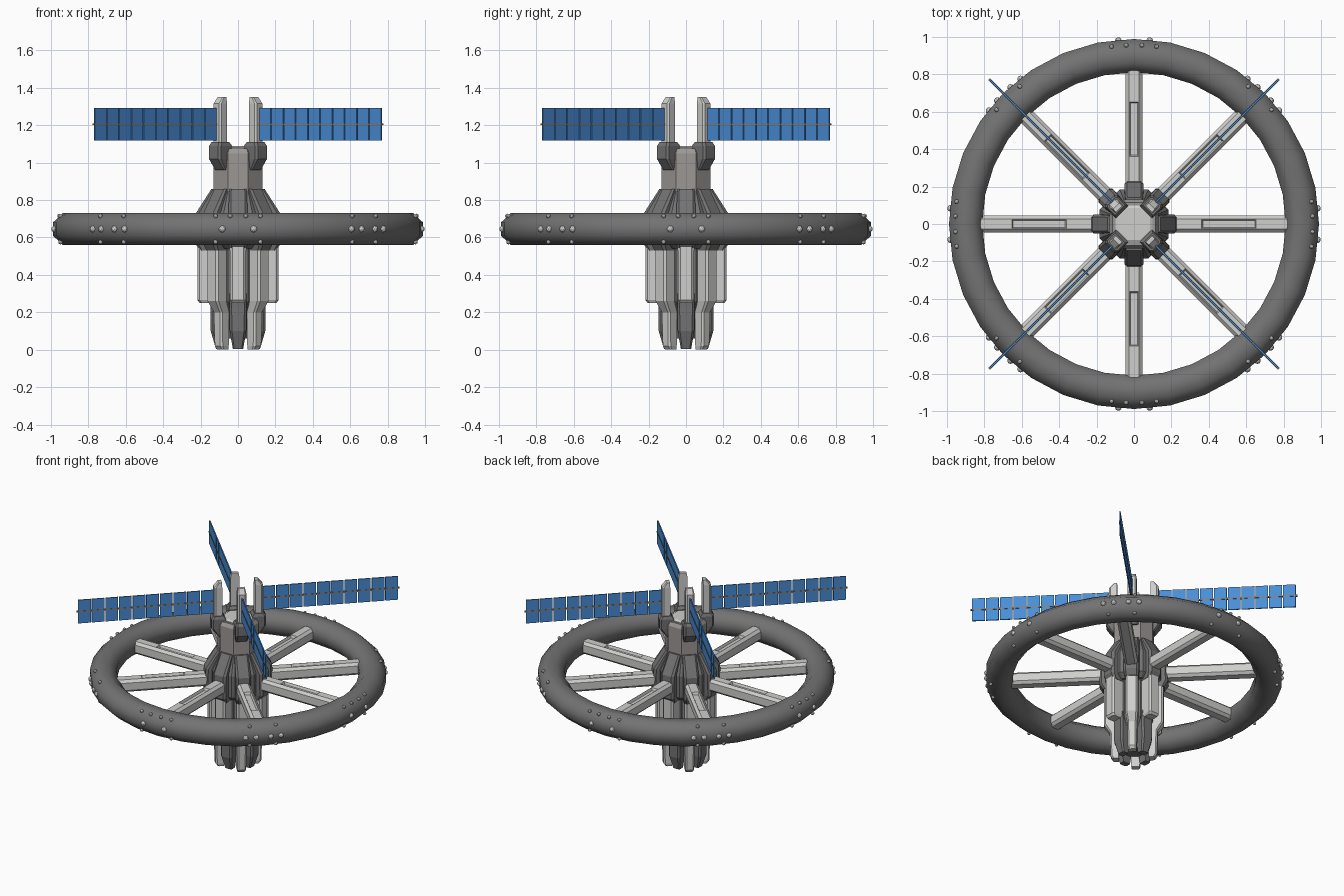
import bpy, bmesh, math
from mathutils import Matrix, Vector

if "Cube" in bpy.data.objects:
    bpy.data.objects.remove(bpy.data.objects["Cube"])

def material(name, rgb):
    m = bpy.data.materials.new(name)
    m.diffuse_color = (*rgb, 1)
    m.use_nodes = True
    m.node_tree.nodes["Principled BSDF"].inputs["Base Color"].default_value = m.diffuse_color
    return m

DARK = material("dark_grey", (0.17, 0.17, 0.17))
HULL = material("warm_grey", (0.33, 0.31, 0.30))
LIGHT = material("light_grey", (0.62, 0.62, 0.61))
BLUE = material("solar_blue", (0.065, 0.27, 0.68))
ROD = material("rod_brown", (0.25, 0.21, 0.18))

CARDINAL = [math.radians(a) for a in (0, 90, 180, 270)]
DIAGONAL = [math.radians(a) for a in (45, 135, 225, 315)]
ALL = CARDINAL + DIAGONAL

def finish(name, bm, mat):
    bmesh.ops.recalc_face_normals(bm, faces=bm.faces[:])
    me = bpy.data.meshes.new(name)
    bm.to_mesh(me)
    bm.free()
    me.materials.append(mat)
    ob = bpy.data.objects.new(name, me)
    bpy.context.collection.objects.link(ob)
    return ob

def loft(bm, sections, mtx=Matrix()):
    """Skin closed sections and cap both ends; returns the rows of side faces."""
    rows = [[bm.verts.new(mtx @ Vector(p)) for p in s] for s in sections]
    n = len(rows[0])
    faces = [[bm.faces.new((a[i], a[(i + 1) % n], b[(i + 1) % n], b[i])) for i in range(n)]
             for a, b in zip(rows, rows[1:])]
    bm.faces.new(rows[0][::-1])
    bm.faces.new(rows[-1])
    return faces

def drum(name, stations, mat, n=8):
    """Upright polygonal body from (z, apothem) pairs, flats facing the axes."""
    bm = bmesh.new()
    k = 1 / math.cos(math.pi / n)
    loft(bm, [[(r * k * math.cos((i + .5) * math.tau / n), r * k * math.sin((i + .5) * math.tau / n), z)
               for i in range(n)] for z, r in stations])
    return finish(name, bm, mat)

def struts(name, stations, angles, mat):
    """Upright chamfered pieces from (z, r_in, r_out, half_width, chamfer), repeated round the axis."""
    bm = bmesh.new()
    for a in angles:
        loft(bm, [[(ri, -w, z), (ro - c, -w, z), (ro, c - w, z), (ro, w - c, z), (ro - c, w, z), (ri, w, z)]
                  for z, ri, ro, w, c in stations], Matrix.Rotation(a, 4, 'Z'))
    return finish(name, bm, mat)

# Habitat ring with octagonal cross-section
ZC, RC, N = 0.645, 0.9, 32
bm = bmesh.new()
rows = []
for i in range(N):
    t = math.tau * i / N
    row = []
    for j in range(8):
        u = math.tau * (j + .5) / 8
        r = RC + 0.0965 * math.cos(u)
        row.append(bm.verts.new((r * math.cos(t), r * math.sin(t), ZC + 0.092 * math.sin(u))))
    rows.append(row)
for i in range(N):
    a, b = rows[i], rows[(i + 1) % N]
    for j in range(8):
        bm.faces.new((a[j], a[(j + 1) % 8], b[(j + 1) % 8], b[j]))
ring = finish("habitat_ring", bm, DARK)
bpy.context.view_layer.objects.active = ring
ring.select_set(True)
bpy.ops.object.shade_smooth_by_angle(angle=math.radians(60))
ring.select_set(False)

# Domed lamps along the ring
bm = bmesh.new()
def lamps(angles, offsets, r, dz, size):
    for a in angles:
        for o in offsets:
            t = a + math.radians(o)
            p = Vector((r * math.cos(t), r * math.sin(t), ZC + dz))
            bmesh.ops.create_icosphere(bm, subdivisions=2, radius=size, matrix=Matrix.Translation(p))
lamps(CARDINAL, (-4.9, 4.9), 0.984, 0, 0.018)
lamps(CARDINAL, (-7.2, -2.5, 2.5, 7.2), 0.956, 0.07, 0.012)
lamps(CARDINAL, (-7.2, 7.2), 0.956, -0.07, 0.012)
lamps(DIAGONAL, (-7, -2.9, 2.9, 7), 0.984, 0, 0.018)
for s in (-1, 1):
    lamps(DIAGONAL, (-5.3, 5.3), 0.956, 0.07 * s, 0.012)
finish("ring_lamps", bm, LIGHT)

# Spokes: chamfered beams with a sunken slot on top
bm = bmesh.new()
w, c = 0.045, 0.018
prof = [(-w, c - w), (c - w, -w), (w - c, -w), (w, c - w), (w, w - c), (w - c, w), (c - w, w), (-w, w - c)]
slots = []
for a in ALL:
    f = loft(bm, [[(x, y, ZC + z) for y, z in prof] for x in (0.17, 0.36, 0.655, 0.84)],
             Matrix.Rotation(a, 4, 'Z'))
    slots.append(f[1][5])
bmesh.ops.recalc_face_normals(bm, faces=bm.faces[:])
bmesh.ops.inset_individual(bm, faces=slots, thickness=0.003, depth=0)
bmesh.ops.inset_individual(bm, faces=slots, thickness=0.010, depth=-0.018)
finish("spokes", bm, LIGHT)

# Central hub, neck and top cap
drum("hub_drum", [(0.54, 0.15), (0.57, 0.185), (0.73, 0.185), (0.86, 0.125)], DARK)
struts("hub_fins", [(0.53, 0.1, 0.205, 0.045, 0.012), (0.57, 0.1, 0.23, 0.052, 0.015),
                    (0.73, 0.1, 0.225, 0.052, 0.015), (0.86, 0.08, 0.142, 0.046, 0.01)], ALL, DARK)
drum("neck", [(0.84, 0.13), (1.05, 0.13), (1.075, 0.115)], HULL)
drum("top_cap", [(1.06, 0.1), (1.08, 0.1), (1.088, 0.085)], LIGHT)

# Collar brackets and the prongs they hold
struts("collar_brackets", [(0.96, 0.09, 0.14, 0.04, 0.008), (1.02, 0.09, 0.185, 0.046, 0.012),
                           (1.09, 0.09, 0.185, 0.046, 0.012), (1.11, 0.105, 0.172, 0.038, 0.01)],
       DIAGONAL, DARK)
struts("top_prongs", [(1.06, 0.085, 0.16, 0.03, 0.01), (1.11, 0.112, 0.165, 0.03, 0.01),
                      (1.315, 0.112, 0.165, 0.03, 0.01), (1.35, 0.112, 0.135, 0.024, 0.005)],
       DIAGONAL, LIGHT)

# Solar wings: two rows of ten cells on each rod
cells, rods = bmesh.new(), bmesh.new()
def box(bm, rot, centre, size):
    m = rot @ Matrix.Translation(centre) @ Matrix.Diagonal((*size, 1))
    bmesh.ops.create_cube(bm, size=1, matrix=m)
for a in DIAGONAL:
    rot = Matrix.Rotation(a, 4, 'Z')
    box(rods, rot, (0.625, 0, 1.205), (0.94, 0.012, 0.01))
    for i in range(10):
        for s in (-1, 1):
            box(cells, rot, (0.209 + 0.0925 * i, 0, 1.205 + 0.0455 * s), (0.085, 0.008, 0.081))
finish("solar_cells", cells, BLUE)
finish("solar_rods", rods, ROD)

# Lower engine core
drum("engine_core", [(0.06, 0.07), (0.2, 0.1), (0.26, 0.13), (0.56, 0.13)], DARK)
# Side tanks on the cardinal sides, with dark legs beneath
struts("side_tanks", [(0.25, 0.1, 0.205, 0.034, 0.01), (0.265, 0.1, 0.217, 0.042, 0.012),
                      (0.56, 0.1, 0.217, 0.042, 0.012)], CARDINAL, LIGHT)
struts("dark_legs", [(0.005, 0.075, 0.118, 0.028, 0.008), (0.1, 0.075, 0.146, 0.044, 0.012),
                     (0.22, 0.075, 0.146, 0.046, 0.012), (0.3, 0.08, 0.15, 0.046, 0.012)],
       CARDINAL, DARK)
# Diagonal tanks stepping in to slim light legs
struts("diagonal_legs", [(0.0, 0.1, 0.14, 0.026, 0.008), (0.02, 0.1, 0.155, 0.03, 0.01),
                         (0.2, 0.1, 0.16, 0.032, 0.01), (0.26, 0.1, 0.2, 0.042, 0.012),
                         (0.56, 0.1, 0.2, 0.042, 0.012)], DIAGONAL, LIGHT)
